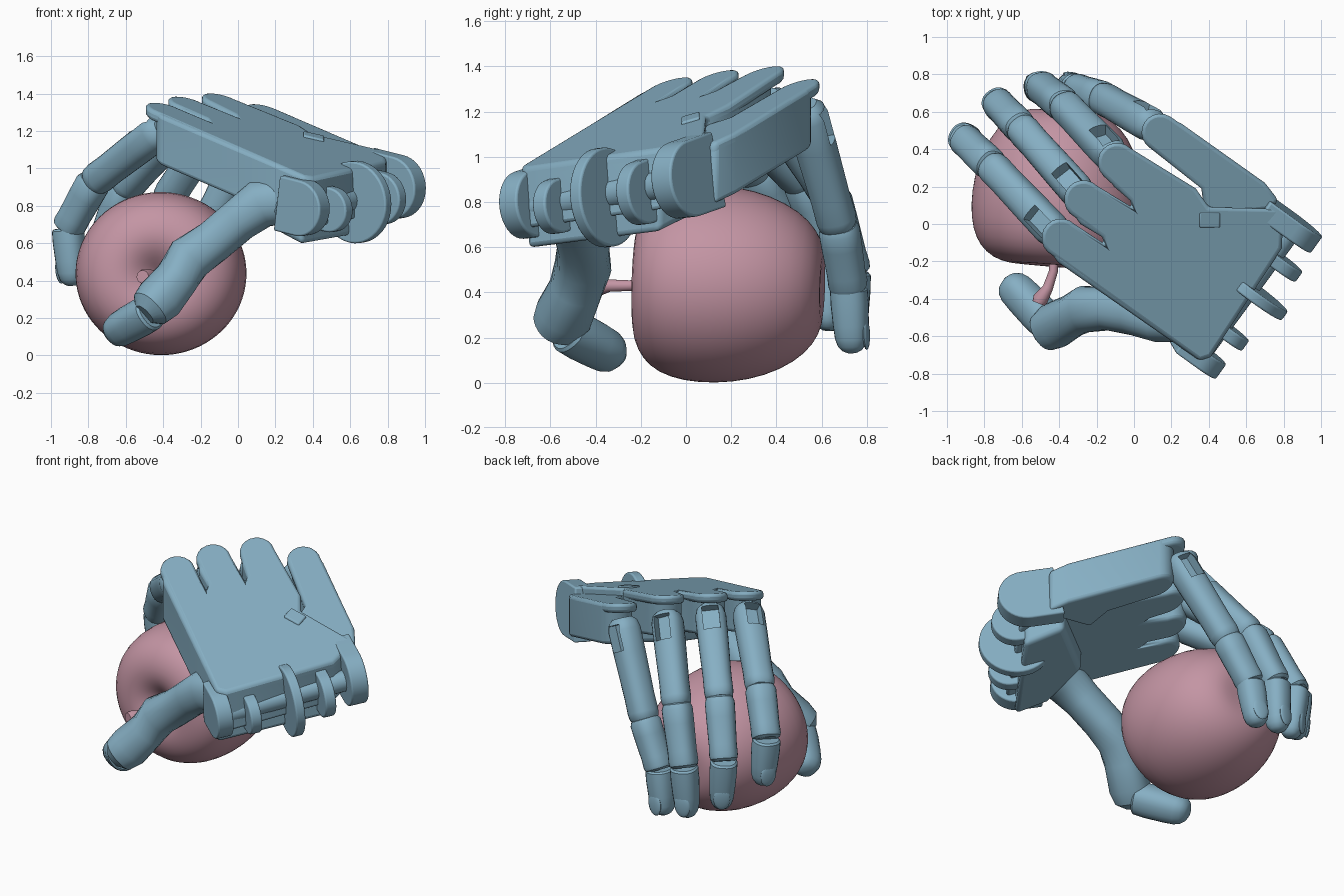
import bpy, bmesh, math
from mathutils import Vector, Matrix

if "Cube" in bpy.data.objects:
    bpy.data.objects.remove(bpy.data.objects["Cube"])

V = Vector


def material(name, col):
    m = bpy.data.materials.new(name)
    m.diffuse_color = (*col, 1)
    m.use_nodes = True
    m.node_tree.nodes["Principled BSDF"].inputs["Base Color"].default_value = m.diffuse_color
    return m


BLUE = material("blue", (0.24, 0.43, 0.55))
PINK = material("pink", (0.55, 0.30, 0.37))


def finish(name, bm, mat=BLUE, angle=35, bevel=0):
    bmesh.ops.recalc_face_normals(bm, faces=bm.faces)
    me = bpy.data.meshes.new(name)
    bm.to_mesh(me)
    bm.free()
    ob = bpy.data.objects.new(name, me)
    bpy.context.collection.objects.link(ob)
    me.materials.append(mat)
    if bevel:
        b = ob.modifiers.new("bevel", 'BEVEL')
        b.width, b.segments, b.limit_method = bevel, 3, 'ANGLE'
        b.angle_limit, b.use_clamp_overlap = math.radians(50), False
    bpy.ops.object.select_all(action='DESELECT')
    bpy.context.view_layer.objects.active = ob
    ob.select_set(True)
    bpy.ops.object.shade_smooth_by_angle(angle=math.radians(angle))
    return ob


def loft(name, pts, radii, n=24, mat=BLUE, up=V((0, 0, 1)), square=2.0, angle=35, squash=1.0, axis=None):
    """Rings of given radii along a path, closed at both ends."""
    bm = bmesh.new()
    pts = [V(p) for p in pts]
    rings = []
    for i, (p, r) in enumerate(zip(pts, radii)):
        t = axis or (pts[min(i + 1, len(pts) - 1)] - pts[max(i - 1, 0)]).normalized()
        a = t.cross(up).normalized()
        b = a.cross(t)
        ring = []
        for k in range(n):
            c, s = math.cos(2 * math.pi * k / n), math.sin(2 * math.pi * k / n)
            f = r / (abs(c) ** square + abs(s) ** square) ** (1 / square)
            ring.append(bm.verts.new(p + a * c * f + b * s * f * squash))
        rings.append(ring)
    for A, B in zip(rings, rings[1:]):
        for k in range(n):
            bm.faces.new((A[k], A[(k + 1) % n], B[(k + 1) % n], B[k]))
    bm.faces.new(rings[0])
    bm.faces.new(rings[-1])
    return finish(name, bm, mat, angle)


# The back of the hand lies in one tilted plane
def plate(name, outline, top, thick, bevel=0.02):
    bm = bmesh.new()
    f = bm.faces.new([bm.verts.new((x, y, 1.252 - 0.2273 * x + 0.2907 * y + top)) for x, y in outline])
    g = bmesh.ops.extrude_face_region(bm, geom=[f])
    moved = [v for v in g["geom"] if isinstance(v, bmesh.types.BMVert)]
    bmesh.ops.translate(bm, verts=moved, vec=(0, 0, -thick))
    return finish(name, bm, bevel=bevel)


def lobe(x, y, heading, r=0.104, back=0.0):
    """Half circle of outline points facing the heading."""
    x -= math.cos(heading) * back
    y -= math.sin(heading) * back
    return [(x + r * math.cos(heading + math.pi * (k / 10 - .5)),
             y + r * math.sin(heading + math.pi * (k / 10 - .5))) for k in range(11)]


# Palm: a thin lid over the knuckles and a thicker body set back from them
H = math.radians(135)


def palm(back):
    o = [(0.35, -0.73), (0.41, -0.71), (0.79, -0.13), (0.80, 0.08), (0.40, 0.09), (0.33, 0.19)]
    o += lobe(-0.09, 0.33, H, back=back) + [(-0.02, 0.125), (-0.01, 0.09)]
    o += lobe(-0.27, 0.13, H, back=back) + [(-0.17, -0.07), (-0.16, -0.105)]
    return o + lobe(-0.39, -0.075, H, back=back)


def palm_side(back):
    return ([(0.38, 0.04), (0.74, 0.08), (0.77, 0.13), (0.70, 0.22)]
            + lobe(0.14, 0.49, math.radians(148), 0.10, back) + [(0.36, 0.19)])


plate("palm_lid", palm(0), 0, 0.06)
plate("palm", palm(0.08), -0.003, 0.27)
plate("palm_side_lid", palm_side(0), -0.05, 0.06)
plate("palm_side", palm_side(0.07), -0.053, 0.27)
plate("palm_tab", [(0.35, -0.02), (0.46, -0.02), (0.46, 0.06), (0.35, 0.06)], 0.012, 0.1, 0.008)
plate("palm_heel", [(0.20, -0.56), (0.34, -0.71), (0.76, -0.12), (0.60, 0.06), (0.20, -0.25)],
      -0.08, 0.30, 0.03)

# Wrist hinge: lugs, disc and axle share one axis
AXIS = V((0.58, 0.81, 0.09)).normalized()
REACH = V((0.79, -0.57, -0.2)).normalized()


def hinge_disc(name, c, r, t, back=0.0):
    """Round lug with an optional straight tail into the palm."""
    bm = bmesh.new()
    lift = AXIS.cross(REACH).normalized()
    c = V(c)
    prof = [c + (REACH * math.cos(a) + lift * math.sin(a)) * r
            for a in [math.pi * (k / 20 - .5) for k in range(21 if back else 40)]]
    if back:
        prof += [c + lift * r - REACH * back, c - lift * r - REACH * back]
    A = [bm.verts.new(p - AXIS * t / 2) for p in prof]
    B = [bm.verts.new(p + AXIS * t / 2) for p in prof]
    bm.faces.new(A)
    bm.faces.new(B)
    for i in range(len(A)):
        j = (i + 1) % len(A)
        bm.faces.new((A[i], A[j], B[j], B[i]))
    return finish(name, bm, bevel=0.01)


for i, (c, r, t, back) in enumerate([((0.345, -0.70, 0.79), 0.15, 0.10, 0.14),
                                     ((0.50, -0.58, 0.78), 0.12, 0.07, 0.16),
                                     ((0.63, -0.36, 0.82), 0.22, 0.06, 0),
                                     ((0.77, -0.20, 0.84), 0.14, 0.07, 0.16),
                                     ((0.84, -0.01, 0.90), 0.17, 0.11, 0.2)]):
    hinge_disc(f"wrist_lug_{i + 1}", c, r, t, back)
loft("wrist_axle", [(0.34, -0.70, 0.77), (0.84, -0.02, 0.89)], [0.065] * 2)

APPLE = V((-0.405, 0.19, 0.435))


def bone(name, a, b, ra, rb, tip=False):
    """One finger segment: chamfered start, rounded or chamfered end."""
    a, b = V(a), V(b)
    out = (a + b) / 2 - APPLE
    prof = [(-0.06, .6), (-0.02, .87), (0.06, 1), (0.3, 1.0), (0.75, .97), (0.92, 1.0), (0.98, .95), (1.02, .75)]
    if tip:
        prof = [(0, .85), (0.04, .97), (0.25, 1), (0.6, .97), (0.82, .92), (0.94, .8), (1.02, .58), (1.06, .3)]
    return loft(name, [a.lerp(b, t) for t, _ in prof],
                [(ra + (rb - ra) * t) * s for t, s in prof], up=out, square=2.4)


def frame(a, b):
    """Axes of a finger segment: along, across, outward."""
    d = (b - a).normalized()
    out = (a + b) / 2 - APPLE
    out = (out - d * out.dot(d)).normalized()
    return d, out, Matrix((d, out.cross(d), out)).transposed().to_4x4()


def slot(ob, a, b):
    """Open recess behind the knuckle."""
    d, out, rot = frame(a, b)
    bpy.ops.mesh.primitive_cube_add(size=1)
    cut = bpy.context.object
    cut.name = "slot_cutter"
    cut.hide_render = True
    cut.matrix_world = (Matrix.Translation(a + d * 0.08 + out * 0.075) @ rot
                        @ Matrix.Diagonal((0.16, 0.10, 0.11, 1)))
    bpy.context.view_layer.update()
    m = ob.modifiers.new("slot", 'BOOLEAN')
    m.operation, m.object = 'DIFFERENCE', cut
    bpy.context.view_layer.objects.active = ob
    bpy.ops.object.modifier_apply(modifier=m.name)
    bpy.data.objects.remove(cut)


def nail(name, a, b, r):
    d, out, rot = frame(a, b)
    bm = bmesh.new()
    bmesh.ops.create_uvsphere(bm, u_segments=20, v_segments=10, radius=1)
    bmesh.ops.transform(bm, verts=bm.verts, matrix=Matrix.Translation(a.lerp(b, 0.75) + out * r * 0.8)
                        @ rot @ Matrix.Diagonal((r * .9, r * .62, r * .18, 1)))
    finish(name, bm)


# Four fingers curled over the apple
fingers = {
    "index": [(-0.42, -0.05, 1.20), (-0.77, 0.32, 0.93), (-0.91, 0.455, 0.68), (-0.885, 0.46, 0.39)],
    "middle": [(-0.29, 0.16, 1.24), (-0.61, 0.52, 0.89), (-0.73, 0.645, 0.56), (-0.70, 0.63, 0.25)],
    "ring": [(-0.12, 0.37, 1.24), (-0.38, 0.64, 0.83), (-0.50, 0.735, 0.49), (-0.52, 0.725, 0.18)],
    "little": [(0.09, 0.53, 1.20), (-0.17, 0.675, 0.69), (-0.31, 0.72, 0.42), (-0.35, 0.735, 0.15)],
}
for name, joints in fingers.items():
    p = [V(j) for j in joints]
    slot(bone(name + "_base", p[0], p[1], 0.094, 0.088), p[0], p[1])
    bone(name + "_middle", p[1], p[2], 0.090, 0.086)
    bone(name + "_tip", p[2], p[3], 0.085, 0.077, True)
    nail(name + "_nail", p[2], p[3], 0.083)

# Thumb under the front
loft("thumb_base", [(0.24, -0.50, 0.83), (0.12, -0.50, 0.81), (0.0, -0.48, 0.72), (-0.13, -0.455, 0.61),
                    (-0.26, -0.455, 0.52), (-0.33, -0.49, 0.41), (-0.42, -0.54, 0.30), (-0.47, -0.57, 0.25),
                    (-0.50, -0.585, 0.22)],
     [0.13, 0.13, 0.115, 0.115, 0.125, 0.115, 0.125, 0.11, 0.06], square=2.3)
bone("thumb_tip", (-0.46, -0.53, 0.235), (-0.67, -0.31, 0.12), 0.10, 0.10, True)

# Apple: turned profile (distance along axis, radius) with a dimple at each end
profile = [(-0.405, 0.0), (-0.41, 0.07), (-0.418, 0.15), (-0.405, 0.22), (-0.35, 0.31), (-0.24, 0.39),
           (-0.10, 0.442), (0.05, 0.462), (0.19, 0.455), (0.30, 0.42), (0.37, 0.36), (0.41, 0.28),
           (0.42, 0.19), (0.39, 0.11), (0.34, 0.05), (0.30, 0.0)]
AX = V((-0.08, -1, 0.03)).normalized()
apple = loft("apple", [APPLE + AX * t for t, _ in profile], [max(r, 0.002) for _, r in profile],
             n=40, mat=PINK, angle=180, squash=0.955, axis=AX)
sub = apple.modifiers.new("smooth", 'SUBSURF')
sub.levels = sub.render_levels = 1

# Stem with a flared end
loft("stem", [(-0.425, -0.08, 0.44), (-0.43, -0.25, 0.43), (-0.46, -0.34, 0.43), (-0.50, -0.40, 0.42),
              (-0.51, -0.425, 0.42)], [0.025, 0.024, 0.028, 0.042, 0.035], n=14, mat=PINK)
